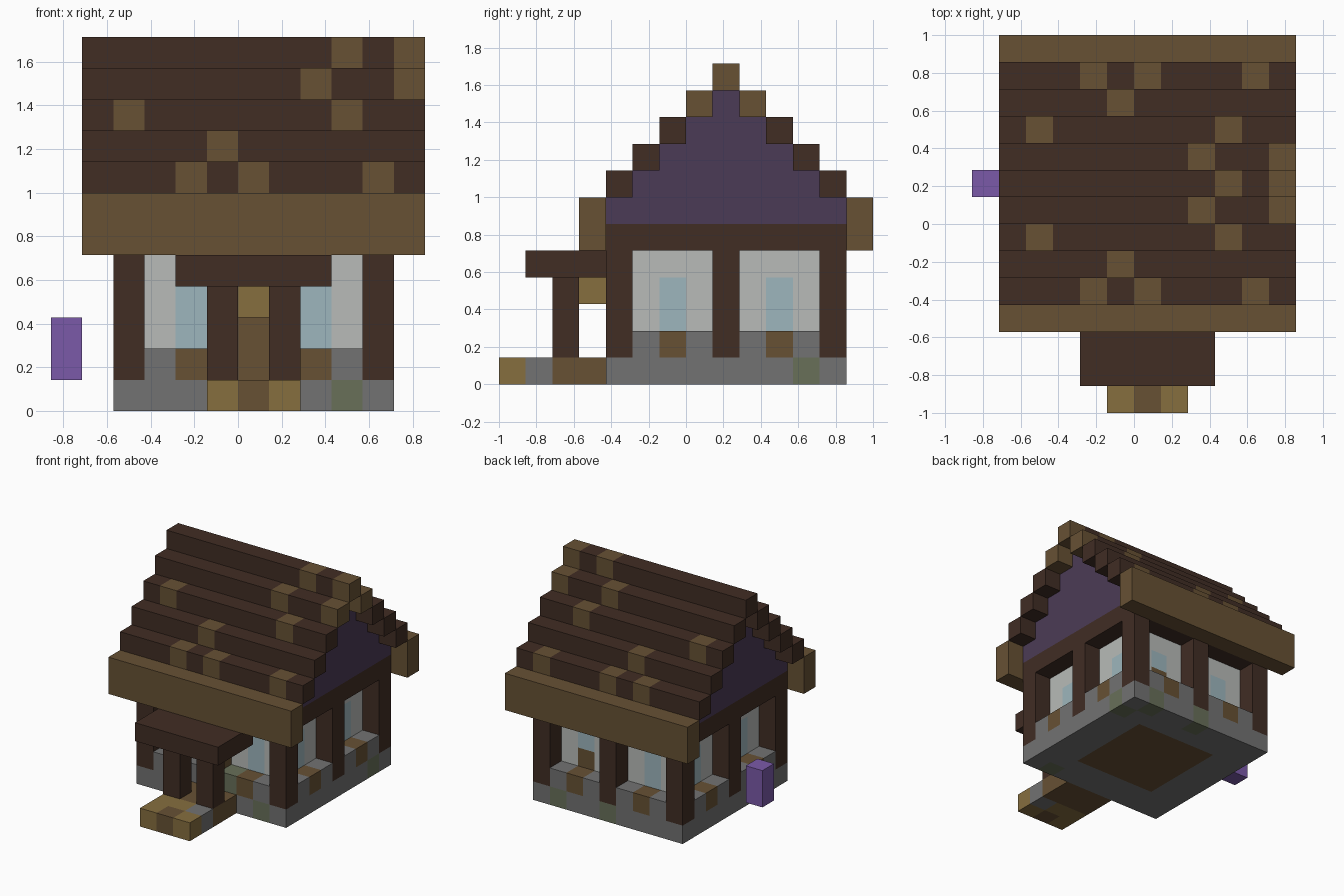
import bpy
import bmesh
from mathutils import Vector

U = 1 / 7  # size of one building block

cube = bpy.data.objects.get("Cube")
if cube:
    bpy.data.objects.remove(cube)


def material(name, hex_code):
    def linear(c):
        return c / 12.92 if c <= 0.04045 else ((c + 0.055) / 1.055) ** 2.4
    rgb = [linear(int(hex_code[k:k + 2], 16) / 255) for k in (0, 2, 4)]
    mat = bpy.data.materials.new(name)
    mat.use_nodes = True
    mat.diffuse_color = (*rgb, 1)
    mat.node_tree.nodes["Principled BSDF"].inputs["Base Color"].default_value = (*rgb, 1)
    return mat


DARK = material("dark timber", "412d24")
LIGHT = material("light timber", "675134")
TAN = material("tan planks", "866e3f")
STONE = material("grey stone", "727272")
MOSS = material("mossy stone", "687059")
PLASTER = material("white plaster", "b8bbb8")
GLASS = material("blue glass", "9eb6bd")
GABLE = material("dusky purple", "4b3b56")
VIOLET = material("bright violet", "7b5aa9")


def blocks(name, lo, hi, paint):
    """Box in block units; paint is a material, or a rule (cell, normal) -> material."""
    rule = paint if callable(paint) else None
    bm = bmesh.new()
    bmesh.ops.create_cube(bm, size=1)
    for v in bm.verts:
        v.co = Vector([h if c > 0 else l for c, l, h in zip(v.co, lo, hi)])
    mesh = bpy.data.meshes.new(name)
    if rule:
        # cut the box into cells so each one can carry its own colour
        for axis in range(3):
            normal = Vector([a == axis for a in range(3)])
            for cut in range(lo[axis] + 1, hi[axis]):
                bmesh.ops.bisect_plane(bm, geom=bm.verts[:] + bm.edges[:] + bm.faces[:],
                                       plane_co=normal * cut, plane_no=normal)
        bm.normal_update()
        used = []
        for f in bm.faces:
            inside = f.calc_center_median() - f.normal * 0.5
            mat = rule(tuple(int(c // 1) for c in inside), f.normal)
            if mat not in used:
                used.append(mat)
            f.material_index = used.index(mat)
    else:
        used = [paint]
    bmesh.ops.scale(bm, vec=(U, U, U), verts=bm.verts)
    bm.to_mesh(mesh)
    bm.free()
    for mat in used:
        mesh.materials.append(mat)
    obj = bpy.data.objects.new(name, mesh)
    bpy.context.collection.objects.link(obj)
    return obj


# Stone base with a timber floor showing underneath
def base_rule(cell, normal):
    i, j, _ = cell
    if -2 <= i <= 2 and -1 <= j <= 3:
        return LIGHT
    return MOSS if (i, j) in ((3, -3), (4, 4), (3, 5), (0, 5)) else STONE


blocks("stone_base", (-4, -3, 0), (5, 6, 1), base_rule)


# Low wall: stone with post feet and timber panels below each window
def low_wall_rule(cell, normal):
    i, j, _ = cell
    if (i, j) == (0, -3):
        return LIGHT
    if i in (-4, 0, 4) and j in (-3, 1, 5):
        return DARK
    if (i in (-2, 2) and j in (-3, 5)) or (j in (-1, 3) and i in (-4, 4)):
        return LIGHT
    return MOSS if (i, j) == (1, -3) else STONE


blocks("low_wall", (-4, -3, 1), (5, 6, 2), low_wall_rule)


# Recessed plaster walls with glass panes
def wall_rule(cell, normal):
    i, j, k = cell
    pane = (abs(normal.y) > 0.5 and i in (-2, 2)) or (abs(normal.x) > 0.5 and j in (-1, 3))
    if not pane or k > 3:
        return PLASTER
    return LIGHT if normal.y > 0.5 and i == 2 and k == 2 else GLASS


blocks("plaster_walls", (-3, -2, 2), (4, 5, 5), wall_rule)

# Wall posts and the beam on top of them
for i in (-4, 0, 4):
    for j in (-3, 1, 5):
        if (i, j) == (0, -3):
            blocks("door_top", (i, j, 2), (i + 1, j + 1, 3), LIGHT)
            blocks("door_post", (i, j, 3), (i + 1, j + 1, 5), DARK)
        elif (i, j) != (0, 1):
            blocks("wall_post", (i, j, 2), (i + 1, j + 1, 5), DARK)
blocks("top_beam", (-4, -3, 5), (5, 6, 6), DARK)

# Stepped gable
for s in range(5):
    blocks("gable_step", (-4, s - 3, s + 6), (5, 6 - s, s + 7), GABLE)

# Roof: eaves, then stepped rows with lighter patches, mirrored front to back
PATCHES = {7: (-2, 0, 4), 8: (-1,), 9: (-4, 3), 10: (2, 5), 11: (3, 5)}


def roof_rule(cell, normal):
    return LIGHT if cell[0] in PATCHES[cell[2]] else DARK


for j in (-4, 6):
    blocks("eave", (-5, j, 5), (6, j + 1, 7), LIGHT)
for k in PATCHES:
    for j in {k - 10, 12 - k}:
        blocks("roof_row", (-5, j, k), (6, j + 1, k + 1), roof_rule)


# Porch: path, posts, canopy and lantern
def path_rule(cell, normal):
    i, j, _ = cell
    if j == -7:
        return LIGHT if i == 0 else TAN
    if j == -6:
        return STONE if i == 1 else TAN
    return LIGHT


blocks("porch_path", (-1, -7, 0), (2, -3, 1), path_rule)
for i in (-1, 1):
    blocks("porch_post", (i, -5, 1), (i + 1, -4, 4), DARK)
blocks("porch_canopy", (-2, -6, 4), (3, -3, 5), DARK)
blocks("porch_lantern", (0, -4, 3), (1, -3, 4), TAN)

# Free block beside the right wall
blocks("side_block", (-6, 1, 1), (-5, 2, 3), VIOLET)
